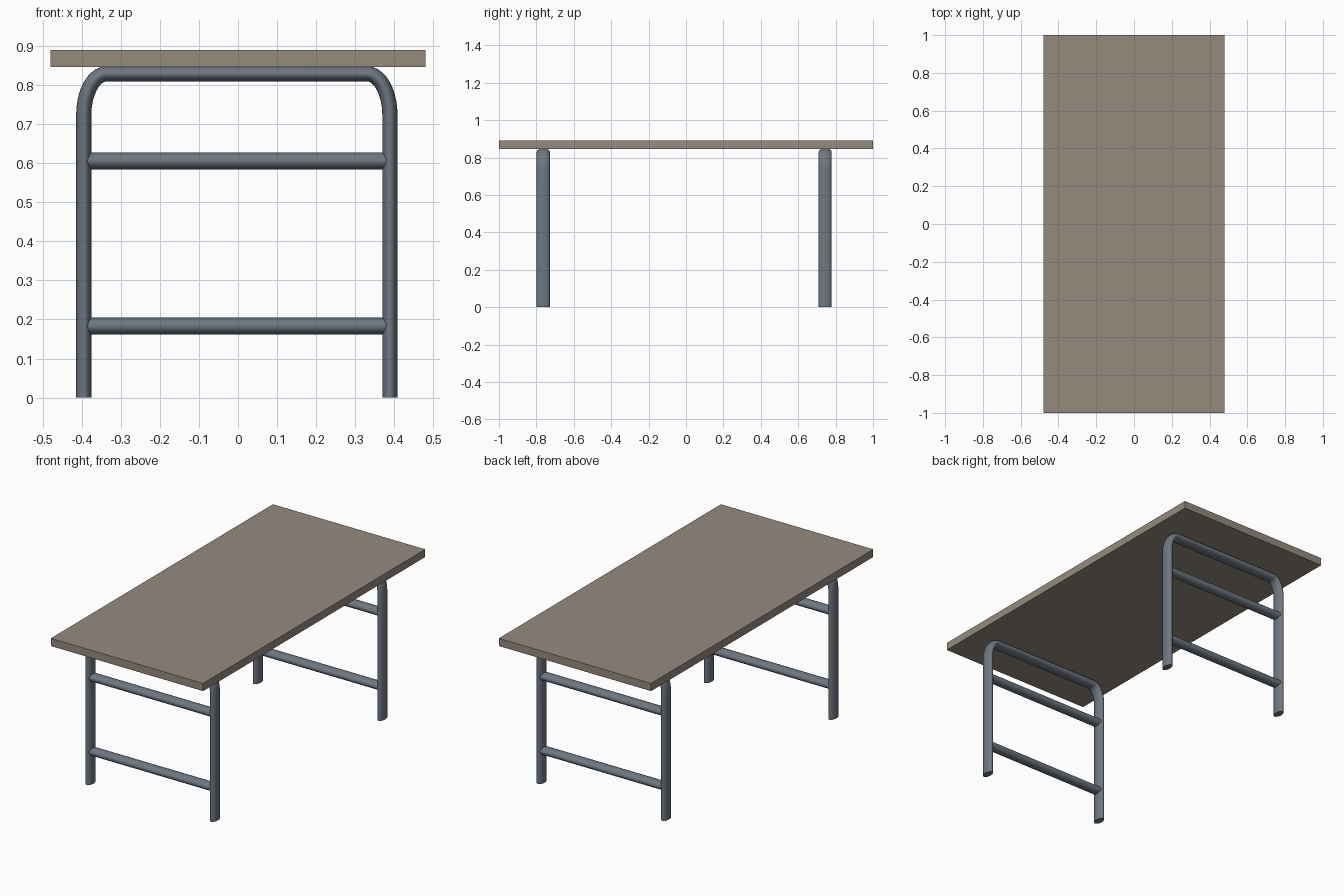
import bpy, bmesh, math
from mathutils import Vector

if "Cube" in bpy.data.objects:
    bpy.data.objects.remove(bpy.data.objects["Cube"])


def material(name, color):
    m = bpy.data.materials.new(name)
    m.diffuse_color = (*color, 1)
    m.use_nodes = True
    m.node_tree.nodes["Principled BSDF"].inputs["Base Color"].default_value = m.diffuse_color
    return m


WOOD = material("taupe board", (0.30, 0.255, 0.208))
STEEL = material("blue grey steel", (0.155, 0.185, 0.222))
SIDES = 28
CX = -0.003          # frame centre in x
HALF = 0.392         # half distance between leg centres


def tube(name, path, r_plane, r_y):
    """Sweep an elliptical section along a path of (x, z) points at y = path centre."""
    y0, pts = path
    pts = [Vector(p) for p in pts]
    bm = bmesh.new()
    rings = []
    for i, p in enumerate(pts):
        t = (pts[min(i + 1, len(pts) - 1)] - pts[max(i - 1, 0)]).normalized()
        if i == 1 and len(pts) > 2:
            t = Vector((0, 1))
        if i == len(pts) - 2 and len(pts) > 2:
            t = Vector((0, -1))
        n = Vector((-t.y, t.x))
        ring = []
        for k in range(SIDES):
            a = 2 * math.pi * k / SIDES
            q = p + n * (r_plane * math.cos(a))
            ring.append(bm.verts.new((q.x, y0 + r_y * math.sin(a), q.y)))
        rings.append(ring)
    for a, b in zip(rings, rings[1:]):
        for k in range(SIDES):
            j = (k + 1) % SIDES
            bm.faces.new((a[k], a[j], b[j], b[k]))
    bm.faces.new(rings[0])
    bm.faces.new(rings[-1])
    bmesh.ops.recalc_face_normals(bm, faces=bm.faces)
    me = bpy.data.meshes.new(name)
    bm.to_mesh(me)
    bm.free()
    ob = bpy.data.objects.new(name, me)
    bpy.context.collection.objects.link(ob)
    me.materials.append(STEEL)
    bpy.ops.object.select_all(action='DESELECT')
    ob.select_set(True)
    bpy.context.view_layer.objects.active = ob
    bpy.ops.object.shade_smooth_by_angle(angle=math.radians(40))


# Tabletop board
bpy.ops.mesh.primitive_cube_add(size=1, location=(0, 0, 0.868))
top = bpy.context.object
top.name = "tabletop"
top.scale = (0.96, 2.0, 0.044)
top.data.materials.append(WOOD)

# Hoop profile: leg up, bend, across, bend, leg down
BX, BZ, ZTOP = 0.058, 0.105, 0.829
bend = [(-HALF + BX * (1 - math.cos(a)), ZTOP - BZ + BZ * math.sin(a))
        for a in (math.pi / 2 * i / 10 for i in range(11))]
half = [(-HALF, 0)] + bend
hoop = [(x + CX, z) for x, z in half + [(-x, z) for x, z in reversed(half)]]

# Two leg frames with two rungs each
for label, y in (("front", -0.763), ("back", 0.744)):
    tube(label + "_leg_frame", (y, hoop), 0.0195, 0.035)
    for level, z in (("lower", 0.183), ("upper", 0.606)):
        tube(f"{label}_{level}_rung",
             (y, [(CX - 0.385, z), (CX + 0.385, z)]), 0.022, 0.03)
